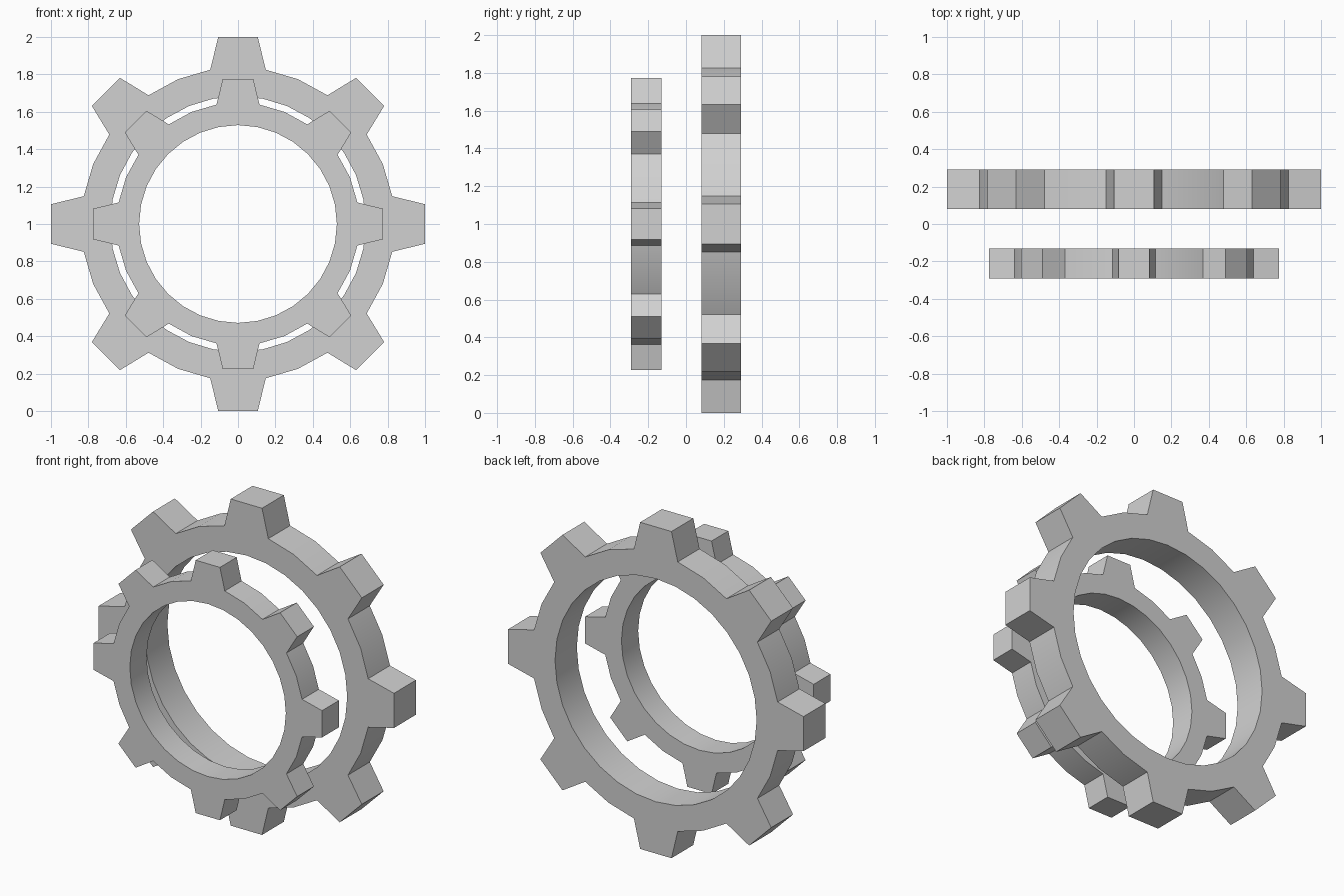
import bpy
import bmesh
from math import radians, sin, cos

cube = bpy.data.objects.get("Cube")
if cube:
    bpy.data.objects.remove(cube, do_unlink=True)

# Single grey metal material
grey = bpy.data.materials.new("light_grey")
grey.use_nodes = True
colour = (0.64, 0.64, 0.64, 1.0)
grey.diffuse_color = colour
grey.node_tree.nodes["Principled BSDF"].inputs["Base Color"].default_value = colour

TEETH = 8
PITCH = 360 / TEETH
TIP_RADIUS, TIP_ANGLE = 1.0055, 6.05     # tooth tip corners
ROOT_RADIUS, ROOT_ANGLE = 0.838, 10.2    # where a tooth meets the rim
BORE_RADIUS = 0.683


def make_gear(name, scale, y_front, y_back):
    """Ring gear around the y axis, with its centre at z = 1."""
    bm = bmesh.new()

    def point(radius, degrees):
        a = radians(degrees)
        return bm.verts.new((scale * radius * sin(a), y_front,
                             1 + scale * radius * cos(a)))

    # Front face, one tooth sector at a time
    for i in range(TEETH):
        c = i * PITCH
        bore = [point(BORE_RADIUS, c + PITCH * k / 4) for k in (-2, -1, 0, 1, 2)]
        valley_a, root_a = point(ROOT_RADIUS, c - PITCH / 2), point(ROOT_RADIUS, c - ROOT_ANGLE)
        tip_a, tip_b = point(TIP_RADIUS, c - TIP_ANGLE), point(TIP_RADIUS, c + TIP_ANGLE)
        root_b, valley_b = point(ROOT_RADIUS, c + ROOT_ANGLE), point(ROOT_RADIUS, c + PITCH / 2)
        bm.faces.new((bore[0], valley_a, root_a, bore[1]))
        bm.faces.new((bore[1], root_a, tip_a, tip_b, root_b, bore[3], bore[2]))
        bm.faces.new((bore[3], root_b, valley_b, bore[4]))
    bmesh.ops.remove_doubles(bm, verts=bm.verts[:], dist=1e-4)

    # Extrude to the back
    result = bmesh.ops.extrude_face_region(bm, geom=bm.faces[:], use_keep_orig=True)
    back = [g for g in result["geom"] if isinstance(g, bmesh.types.BMVert)]
    bmesh.ops.translate(bm, verts=back, vec=(0, y_back - y_front, 0))
    bmesh.ops.recalc_face_normals(bm, faces=bm.faces[:])

    mesh = bpy.data.meshes.new(name)
    bm.to_mesh(mesh)
    bm.free()
    mesh.materials.append(grey)
    obj = bpy.data.objects.new(name, mesh)
    bpy.context.collection.objects.link(obj)

    # Smooth rim and bore, sharp teeth
    bpy.ops.object.select_all(action='DESELECT')
    obj.select_set(True)
    bpy.context.view_layer.objects.active = obj
    bpy.ops.object.shade_smooth_by_angle(angle=radians(30))
    return obj


make_gear("large_gear_ring", 1.0, 0.081, 0.292)
make_gear("small_gear_ring", 0.774, -0.292, -0.13)
